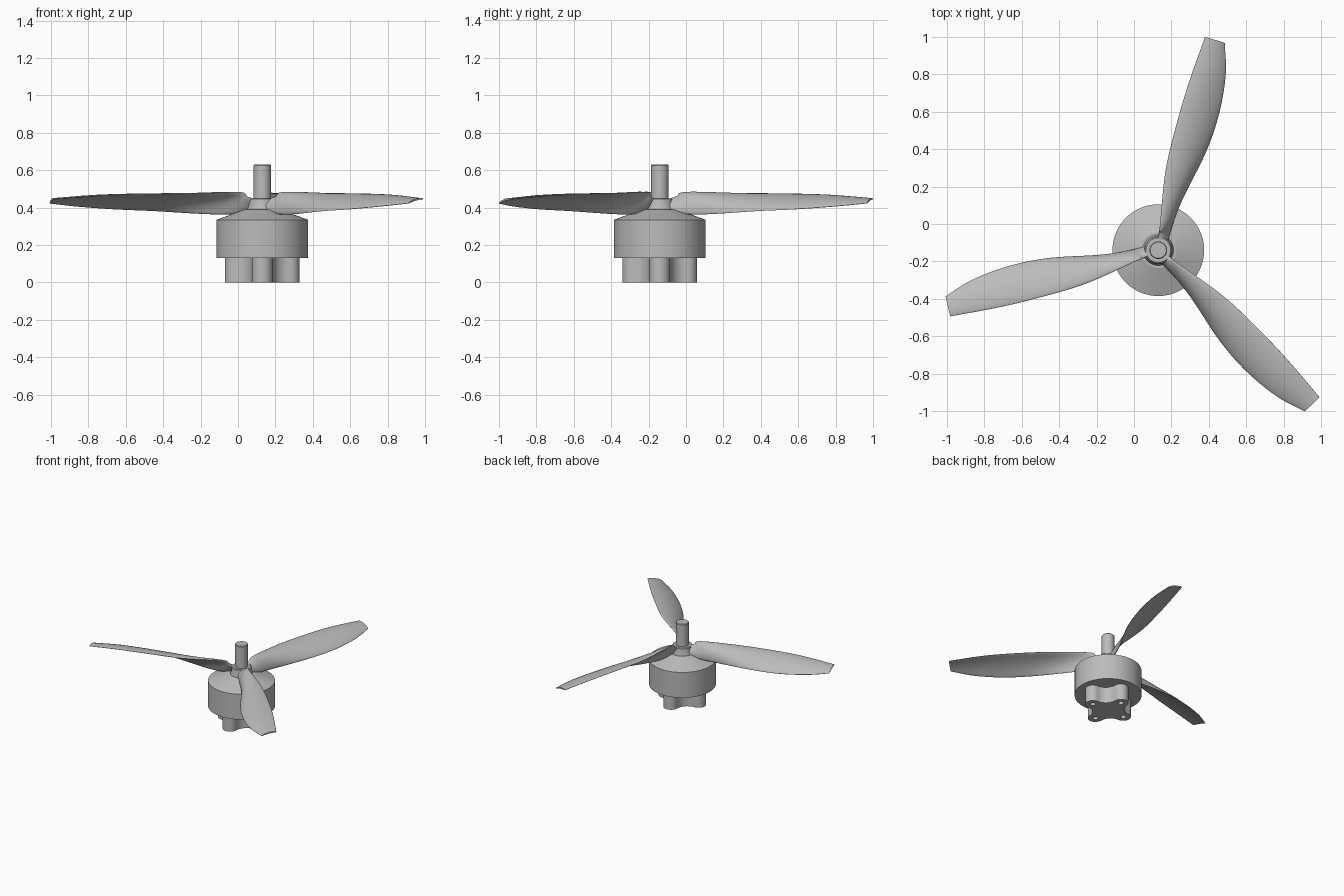
import bpy, bmesh, math
from mathutils import Vector, Matrix

cube = bpy.data.objects.get("Cube")
if cube:
    bpy.data.objects.remove(cube, do_unlink=True)

AXIS = Vector((0.13, -0.14, 0))

grey = bpy.data.materials.new("plain grey")
grey.use_nodes = True
COLOUR = (0.5, 0.5, 0.5, 1)
grey.diffuse_color = COLOUR
grey.node_tree.nodes["Principled BSDF"].inputs["Base Color"].default_value = COLOUR


def add_object(name, data):
    ob = bpy.data.objects.new(name, data)
    ob.location = AXIS
    data.materials.append(grey)
    bpy.context.collection.objects.link(ob)
    return ob


def finish(name, bm, angle=30):
    bmesh.ops.recalc_face_normals(bm, faces=bm.faces)
    me = bpy.data.meshes.new(name)
    bm.to_mesh(me)
    bm.free()
    ob = add_object(name, me)
    bpy.ops.object.select_all(action='DESELECT')
    ob.select_set(True)
    bpy.context.view_layer.objects.active = ob
    bpy.ops.object.shade_smooth_by_angle(angle=math.radians(angle))
    return ob


def loft(bm, rings):
    """Bridge closed rings of points and cap both ends."""
    loops = [[bm.verts.new(p) for p in ring] for ring in rings]
    n = len(loops[0])
    for a, b in zip(loops, loops[1:]):
        for i in range(n):
            j = (i + 1) % n
            bm.faces.new((a[i], a[j], b[j], b[i]))
    bm.faces.new(loops[0][::-1])
    bm.faces.new(loops[-1])


def arc(cx, cy, r, start, end, n):
    angles = [math.radians(start + (end - start) * i / n) for i in range(n + 1)]
    return [Vector((cx + r * math.cos(a), cy + r * math.sin(a), 0)) for a in angles]


def turned(name, profile, sides=64):
    """Lathe a radius / height profile."""
    bm = bmesh.new()
    loft(bm, [[p + Vector((0, 0, z)) for p in arc(0, 0, r, 0, 360, sides)[:-1]]
              for r, z in profile])
    return finish(name, bm, 20)


# Motor can, propeller hub and shaft
turned("motor_can", [(0.245, 0.13), (0.245, 0.335), (0.095, 0.39)], 96)
turned("propeller_hub", [(0.085, 0.38), (0.075, 0.41), (0.072, 0.445), (0.066, 0.45)])
turned("motor_shaft", [(0.047, 0.38), (0.047, 0.625), (0.043, 0.63)])

# Mounting base: four round bosses joined by concave webs, with screw holes
BOSS, REACH = 0.055, 0.145
quarter = arc(REACH, 0, BOSS, -90, 90, 16)[:-1]
quarter += arc(REACH, REACH, REACH - BOSS, 270, 180, 12)[:-1]
curve = bpy.data.curves.new("mounting_base", 'CURVE')
curve.dimensions = '2D'
curve.fill_mode = 'BOTH'
curve.extrude = 0.067


def add_outline(points):
    sp = curve.splines.new('POLY')
    sp.points.add(len(points) - 1)
    for dst, p in zip(sp.points, points):
        dst.co = (p.x, p.y, 0, 1)
    sp.use_cyclic_u = True


turns = [Matrix.Rotation(math.pi / 2 * k, 3, 'Z') for k in range(4)]
add_outline([t @ p for t in turns for p in quarter])
for t in turns:
    add_outline([t @ p for p in arc(REACH, 0, 0.02, 0, 360, 20)[:-1]])
base = add_object("mounting_base", curve)
base.location.z = 0.067
bpy.ops.object.select_all(action='DESELECT')
base.select_set(True)
bpy.context.view_layer.objects.active = base
bpy.ops.object.convert(target='MESH')
bpy.ops.object.shade_smooth_by_angle(angle=math.radians(30))

# Blade edges from root to tip: raised edge and lowered edge
HIGH = [(0.0, 0.05, 0.445), (0.005, 0.09, 0.46), (0.01, 0.14, 0.483), (0.04, 0.43, 0.475),
        (0.105, 0.7, 0.472), (0.17, 0.915, 0.465), (0.25, 1.14, 0.447)]
LOW = [(0.05, 0.04, 0.39), (0.055, 0.08, 0.37), (0.115, 0.247, 0.365), (0.25, 0.514, 0.382),
       (0.325, 0.73, 0.392), (0.36, 0.94, 0.407), (0.355, 1.108, 0.423)]


def spline(points, steps=8):
    """Smooth curve through the points."""
    p = [Vector(q) for q in points]
    p = [2 * p[0] - p[1]] + p + [2 * p[-1] - p[-2]]
    out = []
    for a, b, c, d in zip(p, p[1:], p[2:], p[3:]):
        for s in range(steps):
            t = s / steps
            out.append(b + (c - a) * (t / 2) + (2 * a - 5 * b + 4 * c - d) * (t * t / 2)
                       + (3 * b - a - 3 * c + d) * (t ** 3 / 2))
    return out + [p[-2]]


def section(high, low, u):
    """Thin cambered aerofoil between the two edges."""
    chord = low - high
    normal = Vector((-chord.z, 0, chord.x)).normalized()
    thick = 0.026 * (1 - u) + 0.008
    n = 10
    top, bottom = [], []
    for i in range(n + 1):
        t = (1 - math.cos(math.pi * i / n)) / 2
        bulge = 4 * t * (1 - t)
        mid = high + chord * t + normal * (0.07 * chord.length * bulge)
        half = normal * (thick / 2 * math.sqrt(bulge) + 0.001)
        top.append(mid + half)
        bottom.append(mid - half)
    return top + bottom[::-1]


highs, lows = spline(HIGH), spline(LOW)
rings = [section(h, l, i / (len(highs) - 1)) for i, (h, l) in enumerate(zip(highs, lows))]
for k in range(3):
    turn = Matrix.Rotation(math.tau / 3 * k, 3, 'Z')
    bm = bmesh.new()
    loft(bm, [[turn @ p for p in ring] for ring in rings])
    finish(f"propeller_blade_{k + 1}", bm, 50)
